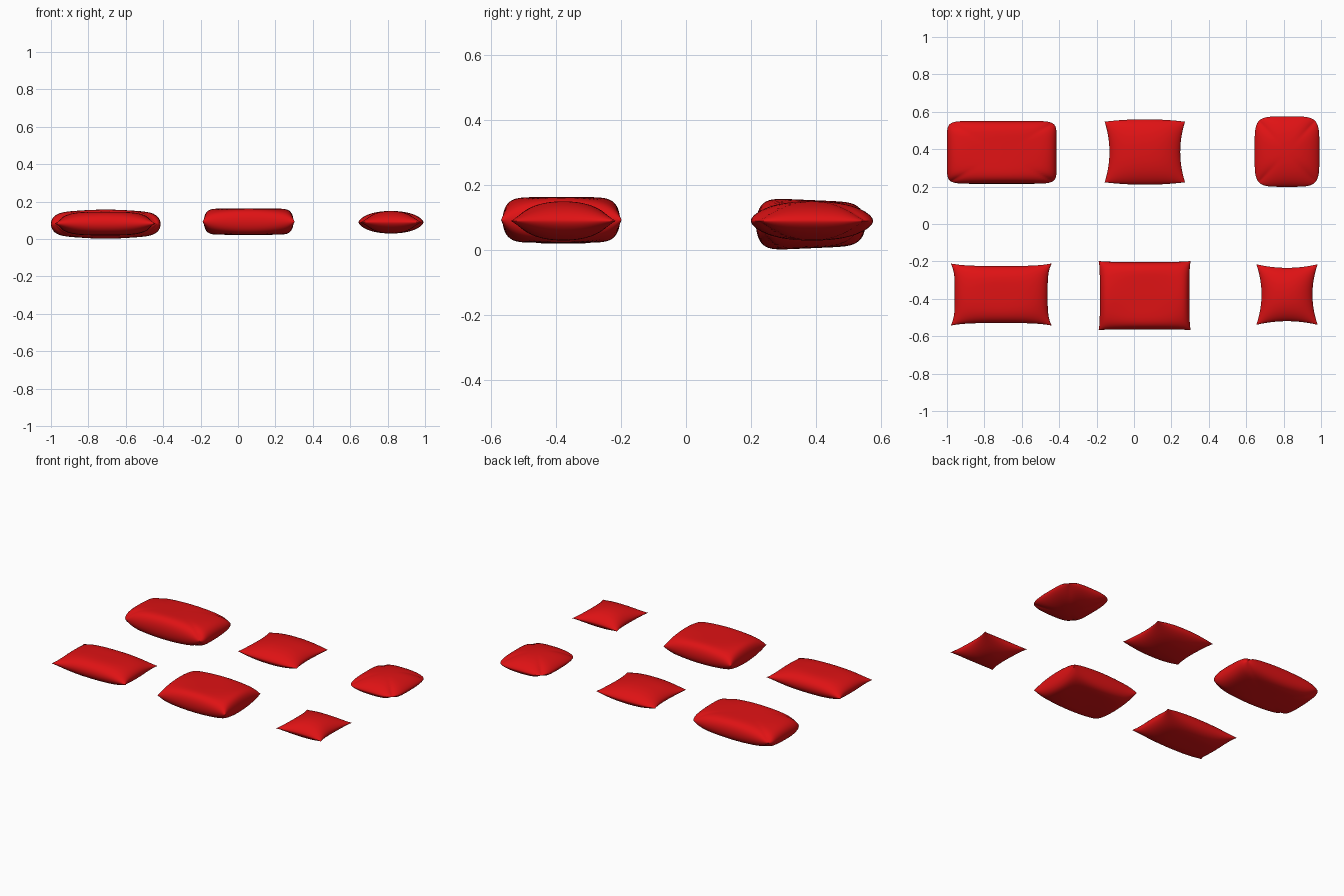
import bpy
import bmesh
from math import sin, pi, radians

cube = bpy.data.objects.get("Cube")
if cube:
    bpy.data.objects.remove(cube, do_unlink=True)

red = bpy.data.materials.new("red fabric")
red.use_nodes = True
colour = (0.74, 0.006, 0.007, 1)
red.diffuse_color = colour
red.node_tree.nodes["Principled BSDF"].inputs["Base Color"].default_value = colour


def cushion(name, centre, half, full=(2, 2), edge=0.5, pinch=(0, 0), curve=2,
            rounding=0, thin=0.0, dome=0.0, taper=0.0):
    """Two puffed sheets joined at a seam.
    full: how far the stuffing reaches along x and y; edge: seam softness;
    pinch: inward bow of the sides; rounding: corner exponent of the outline;
    thin: flattening of the corners; taper: thinning towards the back."""
    bm = bmesh.new()
    for side in (1, -1):
        sheet = bmesh.ops.create_grid(bm, x_segments=36, y_segments=36, size=1)
        for vert in sheet["verts"]:
            # Pack the rows closer together towards the seam
            u, v = (round(sin(c * pi / 2), 5) for c in vert.co.xy)
            au, av = abs(u), abs(v)
            puff = (1 - au ** full[0]) * (1 - av ** full[1])
            height = max(puff, 0) ** edge
            height *= (1 - thin * u * u * v * v) * (1 - dome * u * u) * (1 - taper * v)
            x = u * (1 - pinch[0] * (1 - av ** curve))
            y = v * (1 - pinch[1] * (1 - au ** curve))
            if rounding and max(au, av) > 0:
                scale = max(au, av) / (au ** rounding + av ** rounding) ** (1 / rounding)
                x, y = x * scale, y * scale
            vert.co = (x * half[0], y * half[1], side * height * half[2])
    bmesh.ops.remove_doubles(bm, verts=bm.verts, dist=0.00002)
    bmesh.ops.recalc_face_normals(bm, faces=bm.faces)
    mesh = bpy.data.meshes.new(name)
    bm.to_mesh(mesh)
    bm.free()
    mesh.materials.append(red)
    obj = bpy.data.objects.new(name, mesh)
    obj.location = centre
    bpy.context.collection.objects.link(obj)
    bpy.ops.object.select_all(action='DESELECT')
    obj.select_set(True)
    bpy.context.view_layer.objects.active = obj
    bpy.ops.object.shade_smooth_by_angle(angle=radians(60))
    return obj


# Back row
cushion("long_rounded_cushion", (-0.707, 0.383, 0.08), (0.293, 0.168, 0.074),
        full=(10, 7), rounding=9, thin=0.35, dome=0.2, taper=0.1)
cushion("bowed_cushion", (0.058, 0.385, 0.09), (0.215, 0.162, 0.06),
        full=(2.4, 2.4), edge=0.58, pinch=(0.12, -0.08))
cushion("small_rounded_cushion", (0.818, 0.387, 0.09), (0.173, 0.188, 0.06),
        full=(2.2, 2.4), edge=0.6, rounding=5)

# Front row
cushion("long_pointed_cushion", (-0.71, -0.377, 0.083), (0.27, 0.166, 0.063),
        full=(4, 4), pinch=(0.08, 0.08), curve=4, thin=0.4)
cushion("box_cushion", (0.057, -0.383, 0.093), (0.246, 0.185, 0.07),
        full=(12, 8), pinch=(0.025, 0.025), curve=6, thin=0.5)
cushion("small_pointed_cushion", (0.818, -0.377, 0.09), (0.164, 0.162, 0.06),
        full=(2.2, 2.2), edge=0.6, pinch=(0.17, 0.12))
